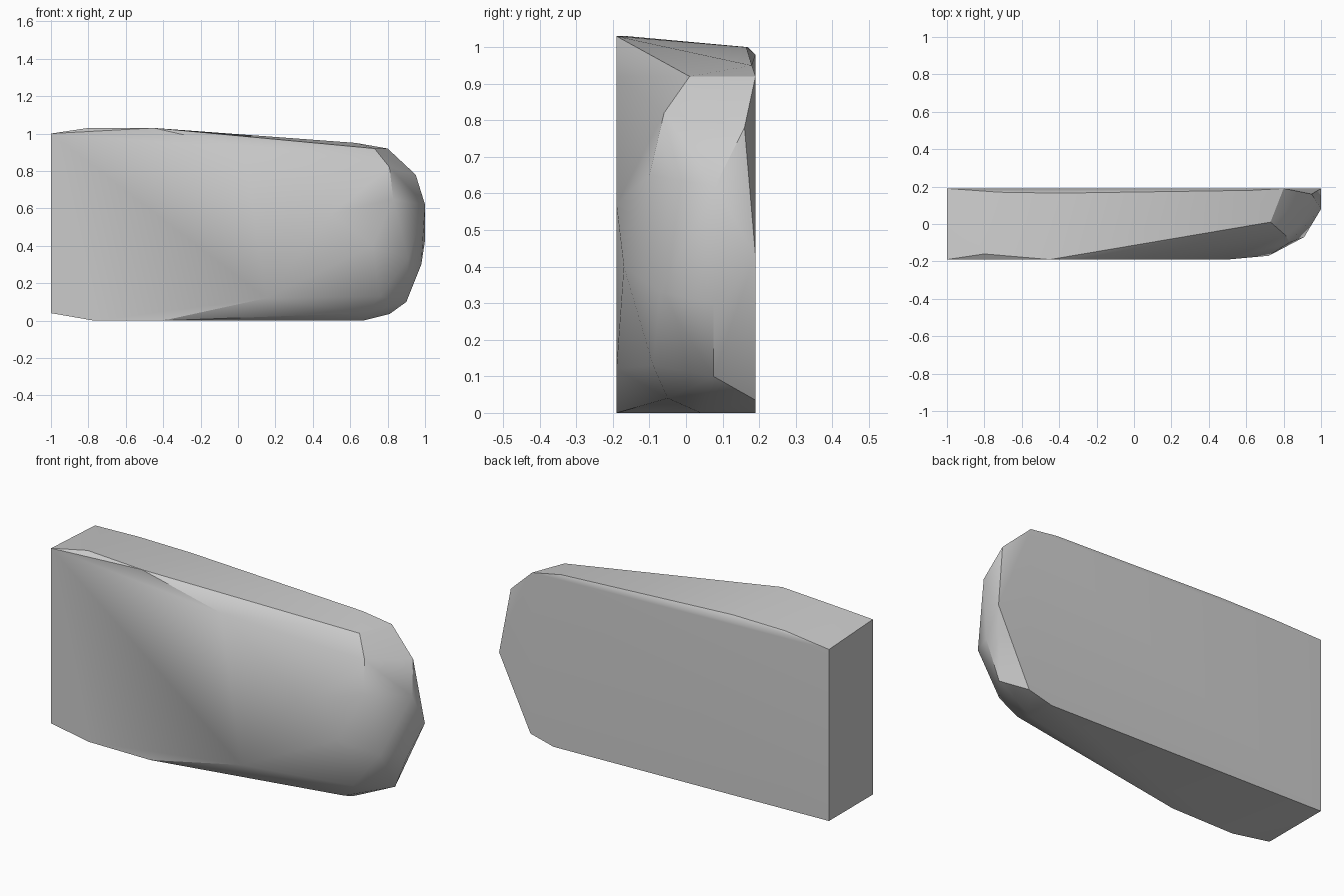
import bpy
import bmesh
import math

# Remove the default cube only
default_cube = bpy.data.objects.get("Cube")
if default_cube:
    bpy.data.objects.remove(default_cube, do_unlink=True)

FRONT, BACK = -0.19, 0.19


def make_material(name, colour):
    material = bpy.data.materials.new(name)
    material.use_nodes = True
    material.diffuse_color = colour
    shader = material.node_tree.nodes["Principled BSDF"]
    shader.inputs["Base Color"].default_value = colour
    shader.inputs["Roughness"].default_value = 0.8
    return material


def at_depth(profile, y):
    """Place an (x, z) outline at one depth."""
    return [(x, y, z) for x, z in profile]


def carve_stone(name, points, material):
    """Wrap a chiselled block around its corner points."""
    bm = bmesh.new()
    for point in points:
        bm.verts.new(point)
    hull = bmesh.ops.convex_hull(bm, input=bm.verts[:])
    loose = {v for v in hull["geom_interior"] + hull["geom_unused"]
             if isinstance(v, bmesh.types.BMVert)}
    bmesh.ops.delete(bm, geom=list(loose), context="VERTS")
    bmesh.ops.dissolve_limit(bm, angle_limit=math.radians(1),
                             verts=bm.verts[:], edges=bm.edges[:])
    bmesh.ops.recalc_face_normals(bm, faces=bm.faces[:])
    mesh = bpy.data.meshes.new(name)
    bm.to_mesh(mesh)
    bm.free()
    mesh.materials.append(material)
    stone = bpy.data.objects.new(name, mesh)
    bpy.context.collection.objects.link(stone)

    # Soften gentle facets, keep the chiselled edges sharp
    bpy.ops.object.select_all(action="DESELECT")
    stone.select_set(True)
    bpy.context.view_layer.objects.active = stone
    bpy.ops.object.shade_smooth_by_angle(angle=math.radians(30))
    return stone


# Flat front and back outlines; the left end is a straight cut
front_outline = [(-1, 0.04), (-1, 1), (-0.45, 1.03), (0.03, 0.92),
                 (0.5, 0.57), (0.15, 0.12), (-0.4, 0), (-0.77, 0)]
back_outline = [(-1, 0.04), (-1, 0.98), (0.8, 0.92), (1, 0.43),
                (0.81, 0.035), (0.67, 0)]

# Worn corners along the top
top_ridge = [(-0.8, -0.16, 1.03), (-0.72, 0.17, 1), (-0.4, 0.165, 1),
             (0.63, 0.18, 0.95), (0.73, 0.01, 0.92)]

# Rounded nose at the right end
nose = [(0.95, 0.16, 0.78), (1, 0.08, 0.62), (0.81, -0.06, 0.82),
        (0.83, -0.1, 0.65), (0.72, -0.17, 0.4), (0.91, -0.07, 0.33),
        (0.98, 0.075, 0.3)]

# Worn corners along the underside
under_edge = [(0.9, 0.075, 0.1), (0.76, -0.09, 0.13),
              (0.68, -0.05, 0.04), (0.67, 0.04, 0)]

corners = (at_depth(front_outline, FRONT) + at_depth(back_outline, BACK)
           + top_ridge + nose + under_edge)
stone_grey = make_material("stone grey", (0.6, 0.6, 0.6, 1))
carve_stone("stone_block", corners, stone_grey)
